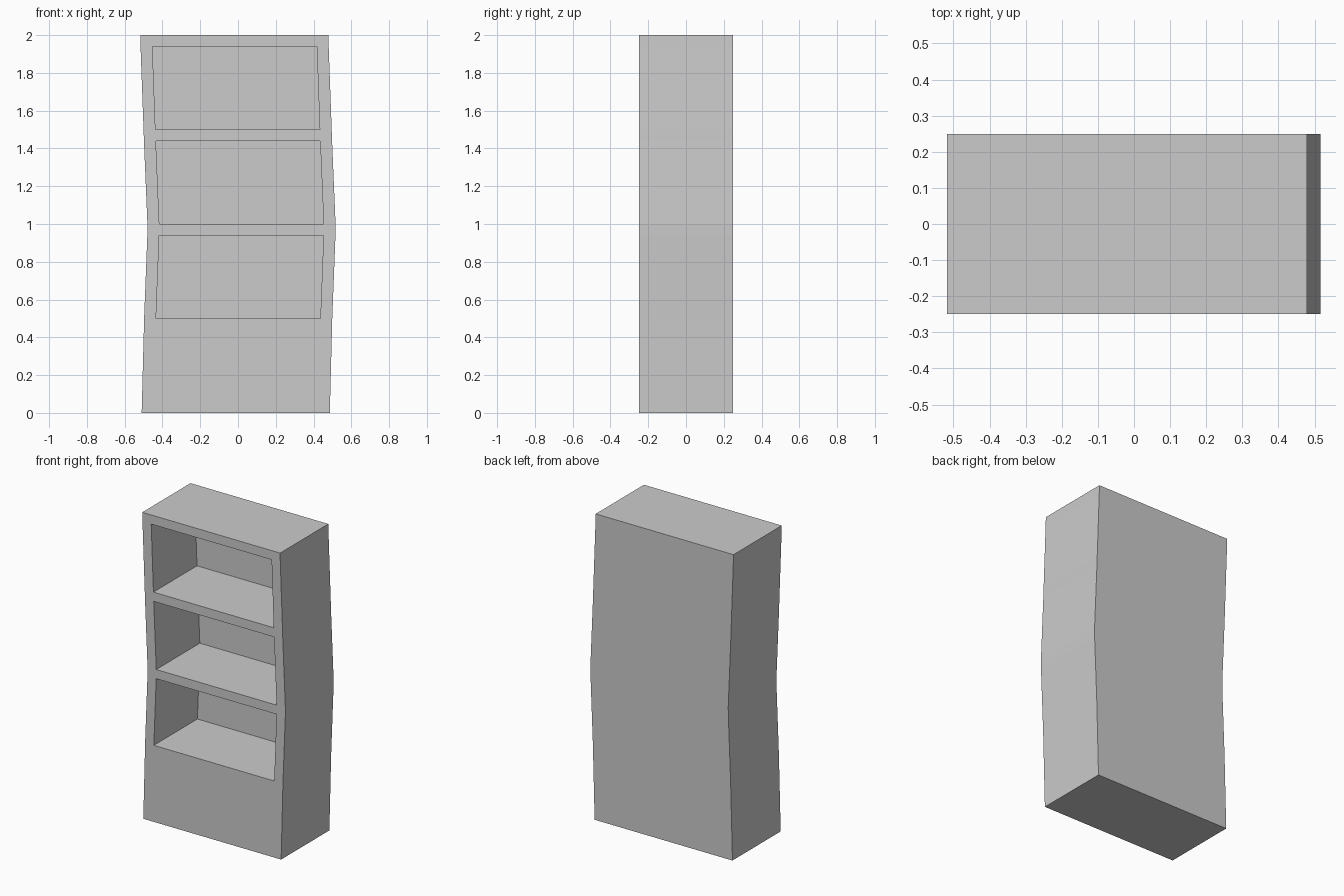
import bpy
import bmesh

if "Cube" in bpy.data.objects:
    bpy.data.objects.remove(bpy.data.objects["Cube"], do_unlink=True)

HALF_WIDTH = 0.498
HALF_DEPTH = 0.249
OPENING = 0.435      # half width of each shelf opening
RECESS = 0.45        # depth of each shelf opening

# Height and sideways shift of each level of the bent cabinet
LEVELS = [(0, -0.012), (0.5, 0.001), (0.94, 0.018), (1.0, 0.0185),
          (1.44, 0.0), (1.5, -0.002), (1.94, -0.018), (2.0, -0.0195)]
OPEN_ROWS = (1, 3, 5)
COLUMNS = (-HALF_WIDTH, -OPENING, OPENING, HALF_WIDTH)


def grey_material():
    mat = bpy.data.materials.new("plain grey")
    mat.use_nodes = True
    colour = (0.6, 0.6, 0.6, 1)
    mat.diffuse_color = colour
    mat.node_tree.nodes["Principled BSDF"].inputs["Base Color"].default_value = colour
    return mat


def build_bookcase():
    bm = bmesh.new()

    # Front and back sheets share the same bent grid
    def sheet(y):
        return [[bm.verts.new((x + shift, y, z)) for x in COLUMNS]
                for z, shift in LEVELS]

    front, back = sheet(-HALF_DEPTH), sheet(HALF_DEPTH)
    for r in range(len(LEVELS) - 1):
        for c in range(len(COLUMNS) - 1):
            lo, hi = front[r], front[r + 1]
            corners = [lo[c], lo[c + 1], hi[c + 1], hi[c]]
            face = bm.faces.new(corners)
            bm.faces.new([back[r][c], back[r + 1][c],
                          back[r + 1][c + 1], back[r][c + 1]])
            # Shelf recess: walls, floor, ceiling and back panel
            if c == 1 and r in OPEN_ROWS:
                bm.faces.remove(face)
                inner = [bm.verts.new((v.co.x, v.co.y + RECESS, v.co.z))
                         for v in corners]
                bm.faces.new(inner)
                for i in range(4):
                    j = (i + 1) % 4
                    bm.faces.new([corners[i], corners[j], inner[j], inner[i]])
        # Outer sides
        for c in (0, -1):
            bm.faces.new([front[r][c], front[r + 1][c],
                          back[r + 1][c], back[r][c]])
    # Top and bottom
    for r in (0, -1):
        for c in range(len(COLUMNS) - 1):
            bm.faces.new([front[r][c], front[r][c + 1],
                          back[r][c + 1], back[r][c]])

    bmesh.ops.recalc_face_normals(bm, faces=bm.faces)
    mesh = bpy.data.meshes.new("bookcase")
    bm.to_mesh(mesh)
    bm.free()
    mesh.materials.append(grey_material())
    bpy.context.collection.objects.link(bpy.data.objects.new("bookcase", mesh))


build_bookcase()
